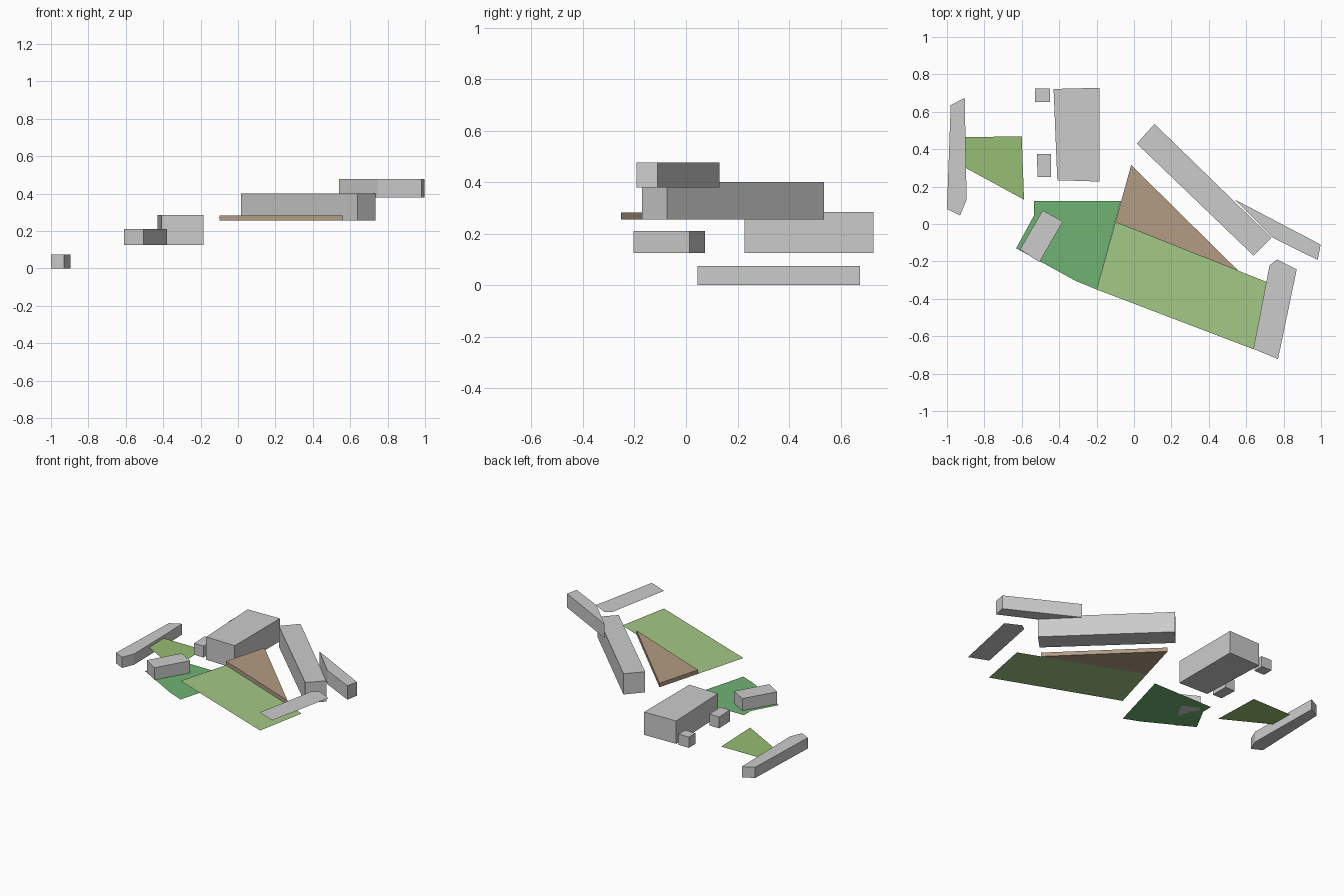
import bpy, bmesh
from mathutils import Vector

if "Cube" in bpy.data.objects:
    bpy.data.objects.remove(bpy.data.objects["Cube"])


def material(name, rgb):
    m = bpy.data.materials.new(name)
    m.diffuse_color = (*rgb, 1)
    m.use_nodes = True
    m.node_tree.nodes["Principled BSDF"].inputs["Base Color"].default_value = m.diffuse_color
    return m


def slab(name, outline, z, height=0, mat=None, flip=False):
    """Flat outline at z, extruded upward when a height is given."""
    bm = bmesh.new()
    face = bm.faces.new([bm.verts.new((x, y, z)) for x, y in outline])
    face.normal_update()
    if (face.normal.z < 0) != flip:
        face.normal_flip()
    if height:
        ext = bmesh.ops.extrude_face_region(bm, geom=[face], use_keep_orig=True)
        top = [v for v in ext["geom"] if isinstance(v, bmesh.types.BMVert)]
        bmesh.ops.translate(bm, verts=top, vec=Vector((0, 0, height)))
        bmesh.ops.recalc_face_normals(bm, faces=bm.faces[:])
    mesh = bpy.data.meshes.new(name)
    bm.to_mesh(mesh)
    bm.free()
    obj = bpy.data.objects.new(name, mesh)
    bpy.context.collection.objects.link(obj)
    if mat:
        mesh.materials.append(mat)
    return obj


lime = material("lime_grass", (0.31, 0.51, 0.17))
green = material("dark_grass", (0.16, 0.45, 0.17))
pale = material("pale_grass", (0.37, 0.58, 0.24))
brown = material("bare_soil", (0.45, 0.33, 0.23))

# Lowest terrace: boundary block and lawn
slab("west_block", [(-1, .08), (-.98, .635), (-.905, .675), (-.895, .13), (-.93, .045)], 0, .075)
slab("west_lawn", [(-.9, .465), (-.6, .468), (-.588, .13), (-.9, .3)], .055, mat=lime)

# Middle terrace: lawn, hall and small buildings
slab("middle_lawn", [(-.535, .123), (-.07, .123), (-.2, -.35), (-.31, -.305),
                     (-.63, -.13), (-.535, .045)], .125, mat=green)
slab("hall", [(-.43, .722), (-.185, .728), (-.185, .227), (-.41, .234)], .125, .16)
slab("lawn_house", [(-.488, .073), (-.38, .013), (-.505, -.203), (-.61, -.137)], .125, .085)
slab("north_hut", [(-.53, .725), (-.45, .725), (-.45, .652), (-.53, .652)], .125, .075)
slab("south_hut", [(-.52, .375), (-.443, .375), (-.443, .25), (-.515, .25)], .125, .08)

# Upper terrace: large lawn, raised soil bed and long building
slab("upper_lawn", [(-.1, .01), (.71, -.31), (.64, -.67), (-.2, -.35)], .255, mat=pale)
slab("soil_bed", [(-.015, .315), (.56, -.252), (-.1, .01)], .255, .028, brown)
slab("long_building", [(.11, .535), (.735, -.073), (.64, -.17), (.015, .43)], .255, .145)

# Top terrace: wedge building and thin roof sheet (facing down)
slab("east_building", [(.54, .13), (.998, -.11), (.982, -.192), (.745, -.075)], .38, .097)
slab("roof_sheet", [(.765, -.19), (.87, -.243), (.77, -.722), (.638, -.668), (.725, -.22)],
     .38, flip=True)
